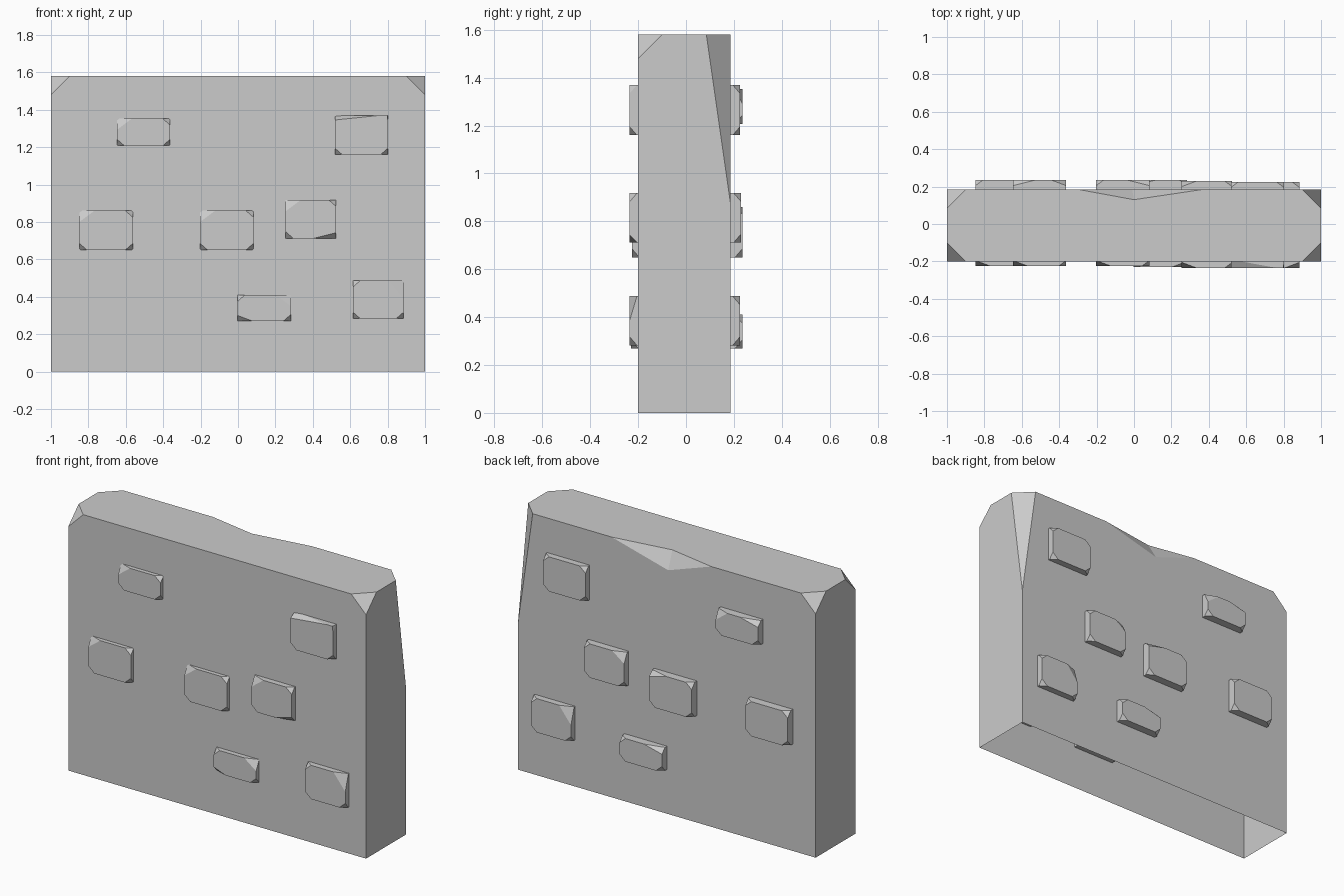
import bpy
import bmesh
from itertools import product
from mathutils import Vector

if "Cube" in bpy.data.objects:
    bpy.data.objects.remove(bpy.data.objects["Cube"])

stone = bpy.data.materials.new("plain_grey_stone")
stone.use_nodes = True
GREY = (0.6, 0.6, 0.6, 1)
stone.diffuse_color = GREY
stone.node_tree.nodes["Principled BSDF"].inputs["Base Color"].default_value = GREY


def hull_object(name, points):
    """Flat-faced convex solid around the points."""
    bm = bmesh.new()
    for p in points:
        bm.verts.new(p)
    bmesh.ops.convex_hull(bm, input=bm.verts)
    bmesh.ops.dissolve_limit(bm, angle_limit=0.005, verts=bm.verts, edges=bm.edges)
    bmesh.ops.recalc_face_normals(bm, faces=bm.faces)
    mesh = bpy.data.meshes.new(name)
    bm.to_mesh(mesh)
    bm.free()
    mesh.materials.append(stone)
    ob = bpy.data.objects.new(name, mesh)
    bpy.context.collection.objects.link(ob)
    return ob


def chipped_box(name, low, high, chips, default=None):
    """Box whose corners are cut; chips maps corner signs to x, y, z cut lengths."""
    points = []
    for signs in product((-1, 1), repeat=3):
        corner = Vector([h if s > 0 else l for s, l, h in zip(signs, low, high)])
        cut = chips.get(signs, default)
        if cut is None:
            points.append(corner)
            continue
        for axis in range(3):
            p = corner.copy()
            p[axis] -= signs[axis] * cut[axis]
            points.append(p)
    return hull_object(name, points)


# Wall slab with chipped top corners, one of them a long sliver
TOP, BACK = 1.58, 0.185
chip = (0.1, 0.1, 0.1)
wall = chipped_box("wall", (-1, -0.2, 0), (1, BACK, TOP), {
    (-1, -1, 1): chip, (1, -1, 1): chip, (-1, 1, 1): chip,
    (1, 1, 1): (0.1, 0.1, 0.7)})

# Chip in the middle of the rear top edge
notch = [Vector(p) for p in ((0.37, BACK, TOP), (-0.3, BACK, TOP),
                             (0, 0.13, TOP), (-0.01, BACK, 1.48))]
middle = (notch[2] + notch[3]) / 2
cutter = hull_object("notch_cutter", [middle + (p - middle) * 2 for p in notch])
boolean = wall.modifiers.new("notch", "BOOLEAN")
boolean.operation = "DIFFERENCE"
boolean.solver = "EXACT"
boolean.object = cutter
bpy.context.view_layer.objects.active = wall
bpy.ops.object.modifier_apply(modifier=boolean.name)
bpy.data.objects.remove(cutter)

# The wall is hollow and open underneath
bm = bmesh.new()
bm.from_mesh(wall.data)
bottom = [f for f in bm.faces if f.calc_center_median().z < 0.001]
bmesh.ops.delete(bm, geom=bottom, context="FACES_ONLY")
bm.to_mesh(wall.data)
bm.free()

# Bricks running through the wall: x, z, width, height, front, back, larger chips
small, wide, tall = (0.04, 0.03, 0.035), (0.12, 0.03, 0.03), (0.08, 0.03, 0.06)
bricks = [
    (-0.505, 1.28, 0.285, 0.145, -0.225, 0.235,
     {(-1, -1, 1): tall, (-1, 1, 1): wide, (1, 1, 1): tall}),
    (0.66, 1.265, 0.285, 0.21, -0.235, 0.225, {(-1, -1, 1): (0.28, 0.045, 0.025)}),
    (-0.705, 0.755, 0.285, 0.21, -0.225, 0.235, {(-1, -1, 1): tall}),
    (-0.06, 0.755, 0.285, 0.21, -0.225, 0.235, {(-1, -1, 1): tall, (1, 1, 1): wide}),
    (0.39, 0.815, 0.27, 0.205, -0.235, 0.23,
     {(1, -1, -1): wide, (-1, -1, 1): tall, (-1, 1, 1): tall}),
    (0.14, 0.34, 0.285, 0.14, -0.23, 0.235,
     {(-1, -1, -1): (0.08, 0.03, 0.03), (1, -1, 1): tall, (-1, 1, 1): wide}),
    (0.75, 0.385, 0.27, 0.205, -0.235, 0.225,
     {(1, -1, 1): (0.08, 0.03, 0.1), (-1, 1, 1): (0.08, 0.03, 0.1)}),
]
for i, (x, z, w, h, front, back, chips) in enumerate(bricks, 1):
    chipped_box(f"brick_{i}", (x - w / 2, front, z - h / 2),
                (x + w / 2, back, z + h / 2), chips, small)
